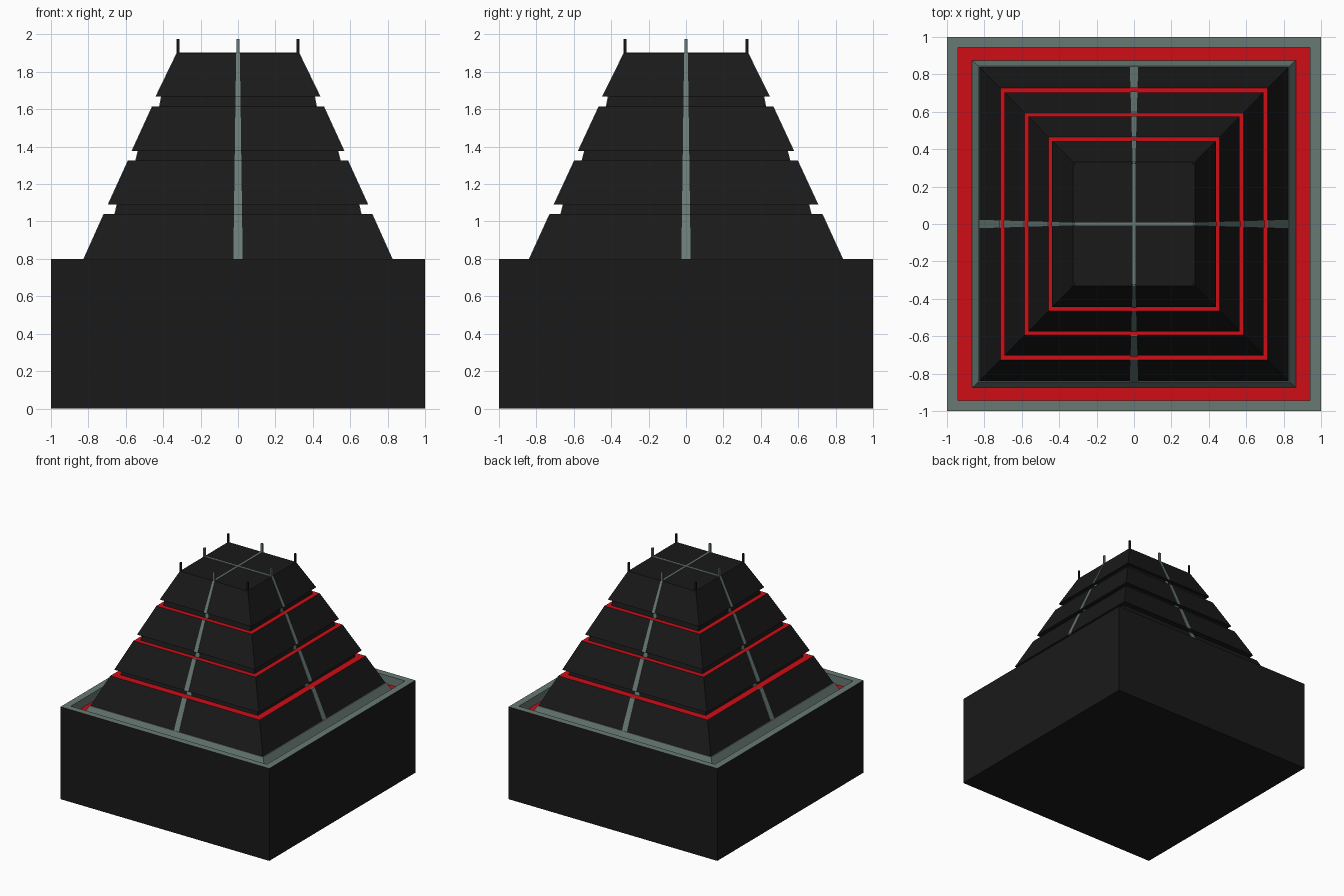
import bpy, bmesh

if "Cube" in bpy.data.objects:
    bpy.data.objects.remove(bpy.data.objects["Cube"])


def material(name, rgb):
    m = bpy.data.materials.new(name)
    m.diffuse_color = (*rgb, 1)
    m.use_nodes = True
    m.node_tree.nodes["Principled BSDF"].inputs["Base Color"].default_value = m.diffuse_color
    return m


BLACK = material("black", (0.01, 0.01, 0.01))
RED = material("red", (0.62, 0.004, 0.008))
GREY = material("grey_green", (0.14, 0.195, 0.175))
MATS = [BLACK, RED, GREY]
K, R, G = 0, 1, 2


def finish(bm, name, fix_normals=True):
    if fix_normals:
        bmesh.ops.recalc_face_normals(bm, faces=bm.faces)
    me = bpy.data.meshes.new(name)
    bm.to_mesh(me)
    bm.free()
    for m in MATS:
        me.materials.append(m)
    ob = bpy.data.objects.new(name, me)
    bpy.context.collection.objects.link(ob)
    return ob


def square_loft(name, levels, cap_bottom=False, cap_top=False):
    """levels: (half x, half y, z, material of the band below)"""
    bm = bmesh.new()
    rings = [[bm.verts.new((sx * x, sy * y, z))
              for sx, sy in ((-1, -1), (1, -1), (1, 1), (-1, 1))]
             for x, y, z, _ in levels]
    for a, b, lev in zip(rings, rings[1:], levels[1:]):
        for i in range(4):
            j = (i + 1) % 4
            bm.faces.new((a[i], a[j], b[j], b[i])).material_index = lev[3]
    if cap_bottom:
        bm.faces.new(rings[0][::-1])
    if cap_top:
        bm.faces.new(rings[-1])
    return finish(bm, name, False)


def box(name, centre, size, mat):
    bm = bmesh.new()
    bmesh.ops.create_cube(bm, size=1)
    for v in bm.verts:
        v.co = [c + p * s for c, p, s in zip(centre, v.co, size)]
    for f in bm.faces:
        f.material_index = mat
    return finish(bm, name)


# plinth with grey rim, red trench floor and sloped inner kerb
square_loft("plinth", [
    (1, 1, 0, K), (1, 1, 0.8, K), (0.94, 0.945, 0.8, G),
    (0.94, 0.945, 0.725, G), (0.865, 0.875, 0.725, R),
    (0.832, 0.845, 0.795, G), (0.823, 0.836, 0.795, G)], cap_bottom=True)

# stepped tower: (half width, z, material) going up
PROFILE = [
    (0.825, 0.795, K), (0.715, 1.04, K), (0.657, 1.04, R), (0.645, 1.09, K),
    (0.693, 1.09, K), (0.585, 1.327, K), (0.545, 1.327, R), (0.532, 1.378, K),
    (0.565, 1.378, K), (0.457, 1.614, K), (0.418, 1.614, R), (0.408, 1.667, K),
    (0.438, 1.667, K), (0.325, 1.9, K)]
YS = 1.016
square_loft("stepped_tower", [(w, w * YS, z, m) for w, z, m in PROFILE],
            cap_top=True)


# tapering strips that run up the middle of each side
def half_strip(z):
    return 0.025 - 0.015 * (z - 0.8) / 1.1


def strip(name, axis, sign):
    bm = bmesh.new()
    scale = YS if axis == 1 else 1

    def vert(w, z, side):
        p = [0, 0, z]
        p[axis] = sign * w * scale
        p[1 - axis] = side * half_strip(z)
        return bm.verts.new(p)

    for (w0, z0, _), (w1, z1, _) in zip(PROFILE, PROFILE[1:]):
        if z1 == z0:
            continue
        lo = [vert(w0 + d, z0, s) for s, d in ((-1, -.01), (-1, .004), (1, .004), (1, -.01))]
        hi = [vert(w1 + d, z1, s) for s, d in ((-1, -.01), (-1, .004), (1, .004), (1, -.01))]
        for i in range(4):
            j = (i + 1) % 4
            bm.faces.new((lo[i], lo[j], hi[j], hi[i]))
        bm.faces.new(lo)
        bm.faces.new(hi)
    for f in bm.faces:
        f.material_index = G
    finish(bm, name)


for axis in (0, 1):
    for sign in (-1, 1):
        tag = "xy"[axis] + ("_neg" if sign < 0 else "_pos")
        strip("side_strip_" + tag, axis, sign)
        # post standing at the top of each strip
        c = [0, 0, 1.935]
        c[axis] = sign * (0.322 * (YS if axis else 1))
        s = [0.018, 0.018, 0.08]
        s[axis] = 0.014
        box("strip_post_" + tag, c, s, G)

# thin cross on the roof
box("roof_strip_x", (0, 0, 1.9), (0.645, 0.016, 0.008), G)
box("roof_strip_y", (0, 0, 1.9), (0.016, 0.655, 0.009), G)

# black posts on the roof corners
for sx in (-1, 1):
    for sy in (-1, 1):
        box(f"corner_post_{sx}_{sy}", (sx * 0.32, sy * 0.325, 1.935),
            (0.014, 0.014, 0.08), K)
